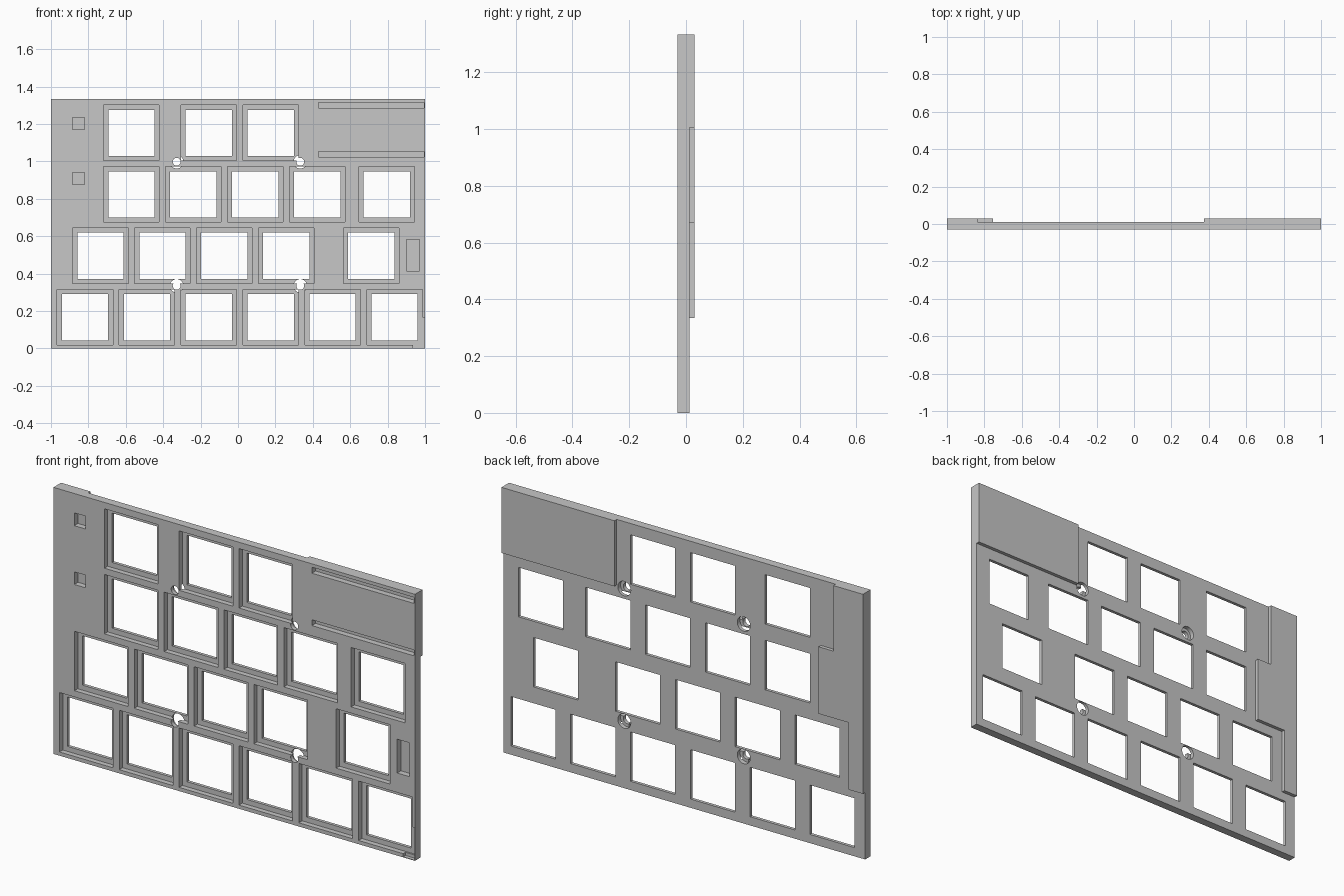
import bpy, bmesh
from mathutils import Matrix, Vector
from math import pi

cube = bpy.data.objects.get("Cube")
if cube:
    bpy.data.objects.remove(cube, do_unlink=True)

FRONT, BACK, PAD = -0.03, 0.012, 0.03
LEDGE = -0.004
PITCH_X, PITCH_Z = 0.331, 0.3285
HEIGHT = 1.333

grey = bpy.data.materials.new("light grey")
grey.use_nodes = True
colour = (0.57, 0.57, 0.57, 1)
grey.diffuse_color = colour
grey.node_tree.nodes["Principled BSDF"].inputs["Base Color"].default_value = colour


def add_box(bm, x0, x1, y0, y1, z0, z1):
    size = Matrix.Diagonal((x1 - x0, y1 - y0, z1 - z0, 1))
    middle = Vector((x0 + x1, y0 + y1, z0 + z1)) / 2
    bmesh.ops.create_cube(bm, size=1, matrix=Matrix.Translation(middle) @ size)


def add_cylinder(bm, x, z, radius, y0, y1):
    place = Matrix.Translation((x, (y0 + y1) / 2, z)) @ Matrix.Rotation(pi / 2, 4, 'X')
    bmesh.ops.create_cone(bm, cap_ends=True, segments=32, radius1=radius,
                          radius2=radius, depth=y1 - y0, matrix=place)


def make_object(name, bm):
    bmesh.ops.recalc_face_normals(bm, faces=bm.faces)
    mesh = bpy.data.meshes.new(name)
    bm.to_mesh(mesh)
    bm.free()
    mesh.materials.append(grey)
    obj = bpy.data.objects.new(name, mesh)
    bpy.context.collection.objects.link(obj)
    return obj


def combine(target, bm, operation):
    helper = make_object("helper", bm)
    helper.hide_render = True
    mod = target.modifiers.new("combine", 'BOOLEAN')
    mod.operation, mod.solver, mod.object = operation, 'EXACT', helper
    bpy.context.view_layer.objects.active = target
    bpy.ops.object.modifier_apply(modifier=mod.name)
    bpy.data.objects.remove(helper, do_unlink=True)


# Main plate
bm = bmesh.new()
add_box(bm, -1, 1, FRONT, BACK, 0, HEIGHT)
plate = make_object("key_plate", bm)

# Raised back pad over the wide bay
bm = bmesh.new()
add_box(bm, 0.375, 1, FRONT, PAD, 1.005, HEIGHT)
combine(plate, bm, 'UNION')

# Stepped raised back pad along the other edge
bm = bmesh.new()
outline = [(-1, 0.335), (-0.92, 0.335), (-0.92, 0.67), (-0.755, 0.67),
           (-0.755, 1.005), (-0.836, 1.005), (-0.836, HEIGHT), (-1, HEIGHT)]
face = bm.faces.new([bm.verts.new((x, FRONT, z)) for x, z in outline])
side = bmesh.ops.extrude_face_region(bm, geom=[face])["geom"]
bmesh.ops.translate(bm, vec=(0, PAD - FRONT, 0),
                    verts=[v for v in side if isinstance(v, bmesh.types.BMVert)])
combine(plate, bm, 'UNION')

# Key columns per row, in key widths from the first key of the bottom row
rows = [
    [0, 1, 2, 3, 4, 5],
    [0.25, 1.25, 2.25, 3.25, 4.625],
    [0.75, 1.75, 2.75, 3.75, 4.875],
    [0.75, 2, 3],
]
keys = [(-0.818 + c * PITCH_X, 0.167 + r * PITCH_Z)
        for r, row in enumerate(rows) for c in row]

# Front recesses, then the through openings inside them
for half, depth in ((0.1485, LEDGE), (0.1235, 0.1)):
    bm = bmesh.new()
    for x, z in keys:
        add_box(bm, x - half, x + half, -0.1, depth, z - half, z + half)
    combine(plate, bm, 'DIFFERENCE')

# Blind pockets and slots in the front
pockets = [
    (-0.885, -0.822, 1.172, 1.236),
    (-0.885, -0.822, 0.878, 0.941),
    (0.902, 0.97, 0.413, 0.582),
    (0.43, 0.995, 1.286, 1.316),
    (0.43, 0.995, 1.024, 1.053),
]
bm = bmesh.new()
for x0, x1, z0, z1 in pockets:
    add_box(bm, x0, x1, -0.1, -0.001, z0, z1)
combine(plate, bm, 'DIFFERENCE')

# Shallow corner pocket
bm = bmesh.new()
add_box(bm, 0.935, 0.997, -0.1, -0.012, 0.003, 0.165)
combine(plate, bm, 'DIFFERENCE')

# Screw holes with counterbores from the back
for radius, start in ((0.021, -0.1), (0.036, -0.01)):
    bm = bmesh.new()
    for x in (-0.328, 0.333):
        for z in (0.335, 0.998):
            add_cylinder(bm, x, z, radius, start, 0.1)
    combine(plate, bm, 'DIFFERENCE')

# Crisp flat faces with smooth hole walls
bpy.ops.object.select_all(action='DESELECT')
plate.select_set(True)
bpy.context.view_layer.objects.active = plate
bpy.ops.object.shade_smooth_by_angle(angle=0.5)
